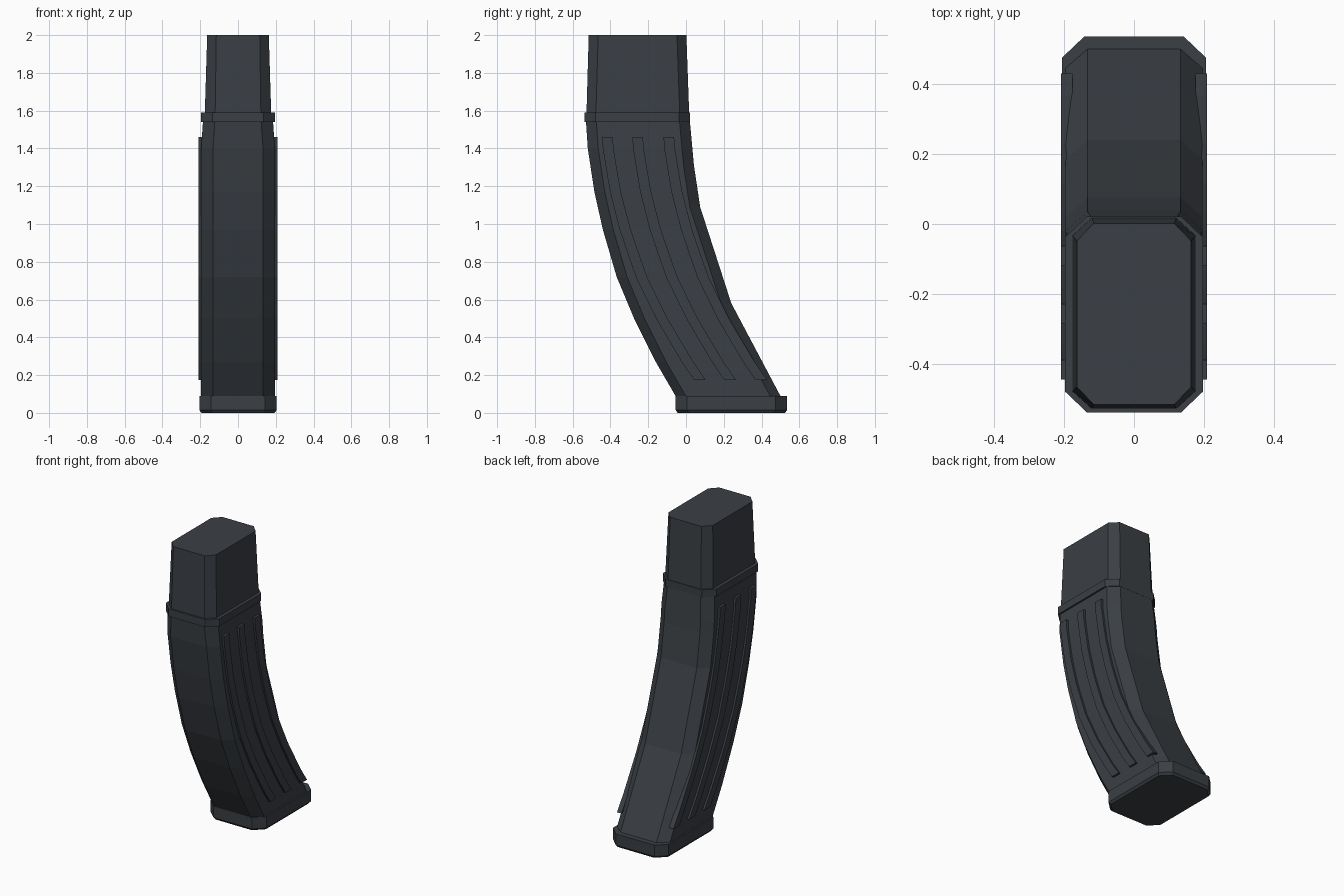
import bpy, bmesh

if "Cube" in bpy.data.objects:
    bpy.data.objects.remove(bpy.data.objects["Cube"])

mat = bpy.data.materials.new("dark gunmetal grey")
mat.diffuse_color = (0.043, 0.050, 0.058, 1)
mat.use_nodes = True
mat.node_tree.nodes["Principled BSDF"].inputs["Base Color"].default_value = mat.diffuse_color


def loft(name, rings):
    """Skin a list of equal-length point rings and cap both ends."""
    bm = bmesh.new()
    vr = [[bm.verts.new(p) for p in r] for r in rings]
    n = len(vr[0])
    for a, b in zip(vr, vr[1:]):
        for i in range(n):
            j = (i + 1) % n
            bm.faces.new((a[i], a[j], b[j], b[i]))
    bm.faces.new(vr[0])
    bm.faces.new(vr[-1])
    bmesh.ops.recalc_face_normals(bm, faces=bm.faces)
    me = bpy.data.meshes.new(name)
    bm.to_mesh(me)
    bm.free()
    me.materials.append(mat)
    ob = bpy.data.objects.new(name, me)
    bpy.context.collection.objects.link(ob)
    return ob


def octagon(z, hx, y0, y1, cx, cy):
    """Rectangle with chamfered corners at height z."""
    return [(-hx + cx, y0, z), (hx - cx, y0, z), (hx, y0 + cy, z), (hx, y1 - cy, z),
            (hx - cx, y1, z), (-hx + cx, y1, z), (-hx, y1 - cy, z), (-hx, y0 + cy, z)]


def lerp_profile(pts, z):
    """Linear lookup of y in a (z, y) profile with rising z."""
    for (za, ya), (zb, yb) in zip(pts, pts[1:]):
        if z <= zb:
            return ya + (yb - ya) * (z - za) / (zb - za)
    return pts[-1][1]


# Curved side profile: front and back edges as (z, y)
front = [(0.08, -0.05), (0.27, -0.16), (0.50, -0.275), (0.72, -0.367), (0.97, -0.44),
         (1.17, -0.485), (1.40, -0.52), (1.55, -0.53)]
back = [(0.08, 0.505), (0.58, 0.24), (1.09, 0.075), (1.31, 0.042), (1.55, 0.02)]

# Curved body
levels = sorted({z for z, _ in front + back})
loft("curved_body", [
    octagon(z, 0.185 if z > 1.5 else 0.195, lerp_profile(front, z), lerp_profile(back, z),
            0.063, 0.055) for z in levels])

# Base plate with a small bottom bevel
loft("base_plate", [octagon(0.0, 0.194, -0.044, 0.524, 0.06, 0.06),
                    octagon(0.015, 0.205, -0.055, 0.535, 0.063, 0.06),
                    octagon(0.09, 0.205, -0.055, 0.535, 0.063, 0.06)])

# Collar and tapered upper section
loft("collar", [octagon(z, 0.197, -0.538, 0.022, 0.063, 0.06) for z in (1.54, 1.59)])
loft("upper_section", [octagon(1.58, 0.176, -0.527, 0.017, 0.055, 0.05),
                       octagon(2.0, 0.163, -0.515, 0.002, 0.048, 0.05)])

# Three raised ribs following the curve on each side
rib_levels = [0.175, 0.27, 0.39, 0.50, 0.61, 0.72, 0.845, 0.97, 1.07, 1.17, 1.285, 1.40, 1.46]
for side, sx in (("right", 1), ("left", -1)):
    for k, off in enumerate((0.108, 0.268, 0.433)):
        rings = []
        for z in rib_levels:
            t = (1.46 - z) / 1.285
            y = lerp_profile(front, z) + off + 0.07 * t * t
            w = 0.028 + 0.003 * t
            rings.append([(sx * 0.175, y - w, z), (sx * 0.208, y - w, z),
                          (sx * 0.208, y + w, z), (sx * 0.175, y + w, z)])
        loft(f"{side}_rib_{k + 1}", rings)
